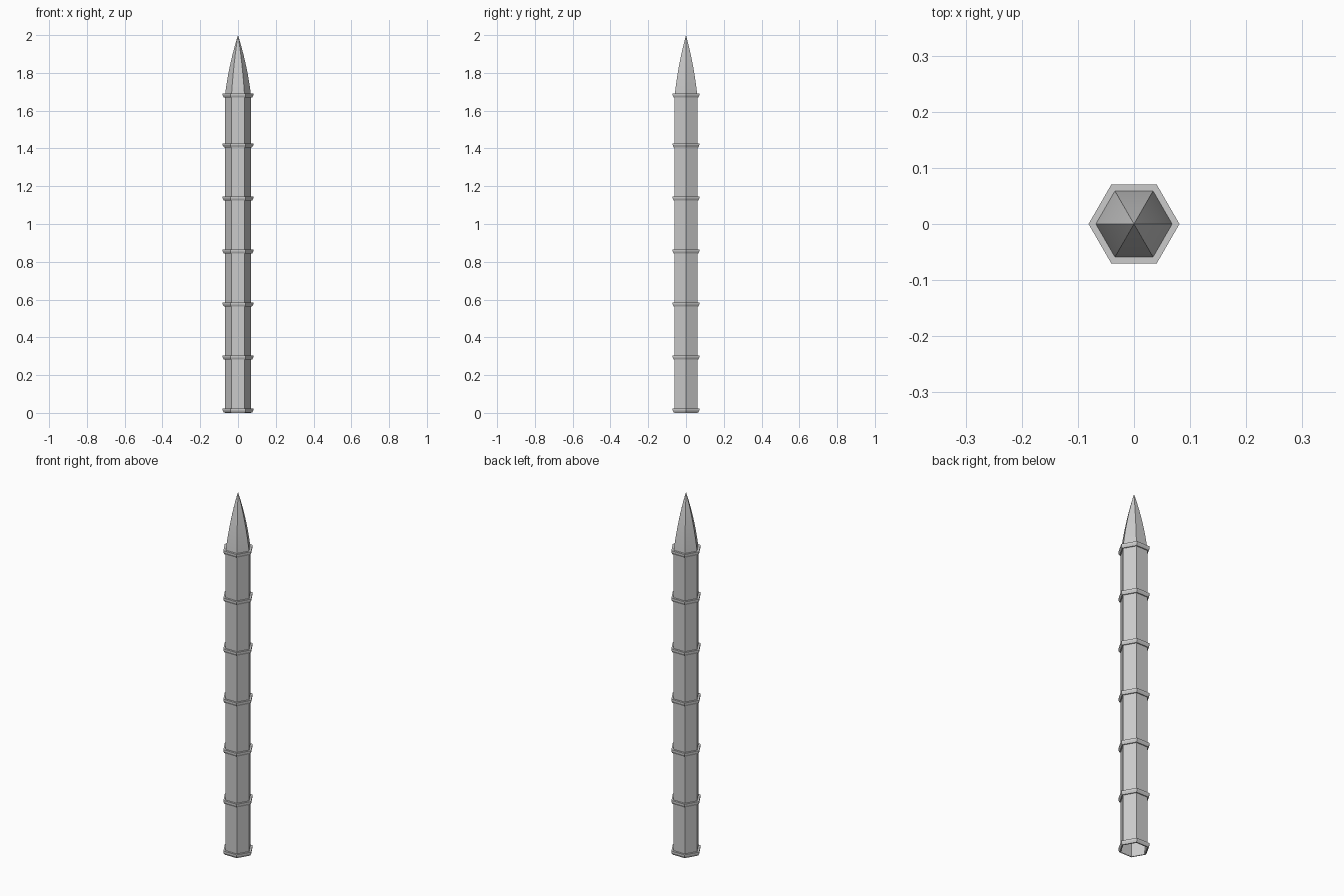
import bpy
import bmesh
from math import cos, sin, pi, radians

SIDES = 6
SHAFT_R = 0.069
RING_R = 0.081
SPIRE_BASE = 1.68
TOP = 2.0

cube = bpy.data.objects.get("Cube")
if cube:
    bpy.data.objects.remove(cube, do_unlink=True)

stone = bpy.data.materials.new("light_grey_stone")
stone.use_nodes = True
stone.diffuse_color = (0.6, 0.6, 0.6, 1)
stone.node_tree.nodes["Principled BSDF"].inputs["Base Color"].default_value = (0.6, 0.6, 0.6, 1)


def hex_lathe(name, profile, closed=False):
    """Sweep (radius, height) points around z with six flat sides."""
    bm = bmesh.new()
    loops = []
    for r, z in profile:
        loops.append([bm.verts.new((r * cos(2 * pi * k / SIDES), r * sin(2 * pi * k / SIDES), z))
                      for k in range(SIDES)])
    pairs = list(zip(loops, loops[1:]))
    if closed:
        pairs.append((loops[-1], loops[0]))
    for low, high in pairs:
        for k in range(SIDES):
            n = (k + 1) % SIDES
            bm.faces.new((low[k], low[n], high[n], high[k]))
    bmesh.ops.remove_doubles(bm, verts=bm.verts, dist=0.00001)
    mesh = bpy.data.meshes.new(name)
    bm.to_mesh(mesh)
    bm.free()
    mesh.materials.append(stone)
    obj = bpy.data.objects.new(name, mesh)
    bpy.context.collection.objects.link(obj)
    return obj


# Hollow six-sided shaft, open at the foot
hex_lathe("shaft", [(SHAFT_R, 0), (SHAFT_R, SPIRE_BASE)])

# Bulging pointed spire
steps = 10
curve = []
for i in range(steps + 1):
    t = i / steps
    curve.append((SHAFT_R * (1 - 0.55 * t - 0.45 * t * t), SPIRE_BASE + (TOP - SPIRE_BASE) * t))
spire = hex_lathe("spire", curve)
bpy.ops.object.select_all(action="DESELECT")
spire.select_set(True)
bpy.context.view_layer.objects.active = spire
bpy.ops.object.shade_smooth_by_angle(angle=radians(30))

# Thin collars with a chamfered lower edge
for i, z in enumerate((0.012, 0.293, 0.575, 0.855, 1.135, 1.417, 1.68)):
    hex_lathe(f"collar_{i + 1}", [
        (SHAFT_R - 0.001, z - 0.011),
        (RING_R - 0.006, z - 0.011),
        (RING_R, z),
        (RING_R, z + 0.01),
        (SHAFT_R - 0.001, z + 0.01),
    ], closed=True)
